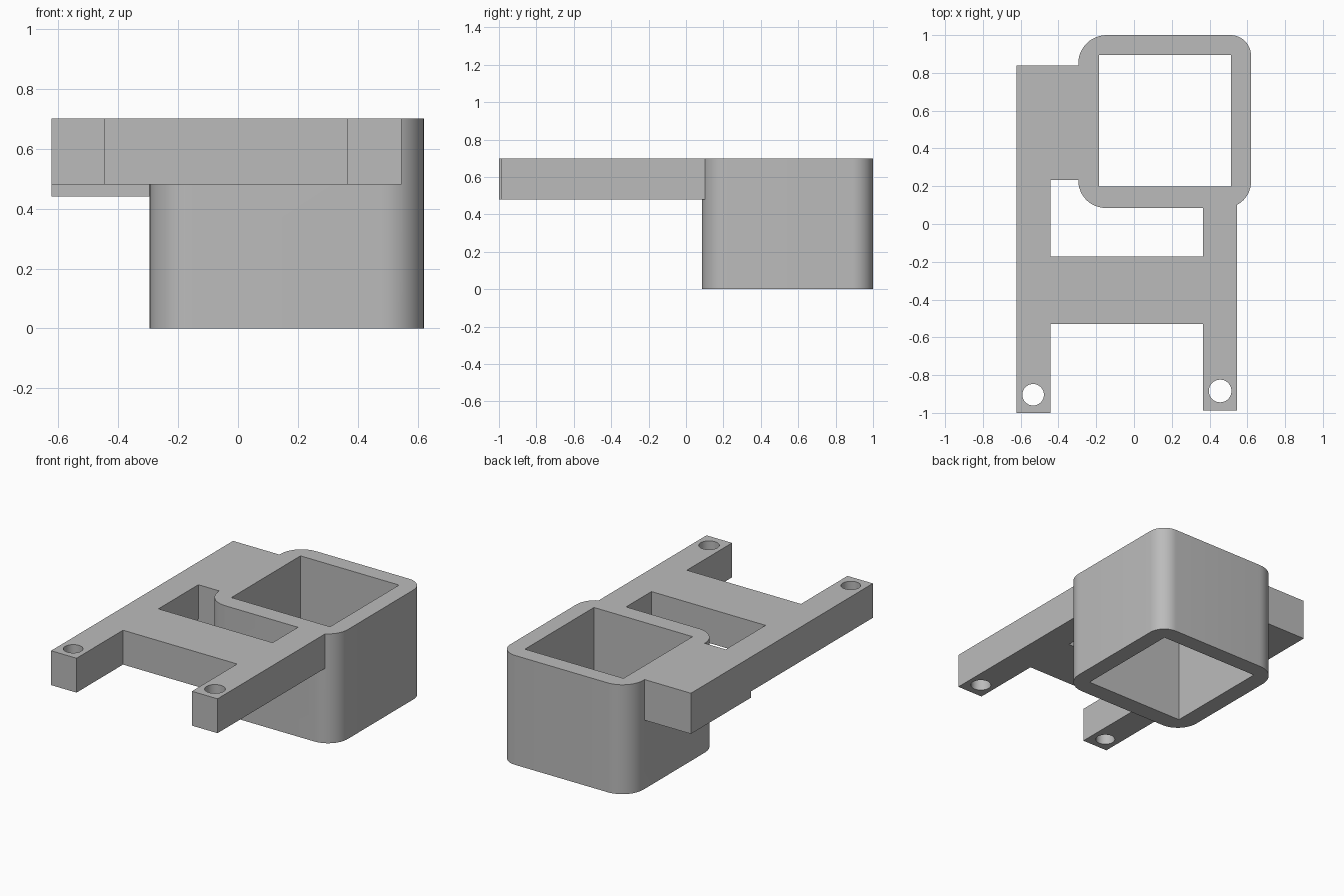
import bpy, bmesh
from math import cos, sin, pi

cube = bpy.data.objects.get("Cube")
if cube:
    bpy.data.objects.remove(cube, do_unlink=True)

grey = bpy.data.materials.new("plain grey")
grey.use_nodes = True
grey.diffuse_color = (0.5, 0.5, 0.5, 1)
grey.node_tree.nodes["Principled BSDF"].inputs["Base Color"].default_value = (0.5, 0.5, 0.5, 1)

TOP, UNDER, BLOCK_UNDER = 0.70, 0.48, 0.44


def prism(name, outline, z0, z1):
    """Extrude a counter-clockwise outline from z0 to z1."""
    bm = bmesh.new()
    base = bm.faces.new([bm.verts.new((x, y, z0)) for x, y in outline])
    ext = bmesh.ops.extrude_face_region(bm, geom=[base], use_keep_orig=True)
    new = [v for v in ext["geom"] if isinstance(v, bmesh.types.BMVert)]
    bmesh.ops.translate(bm, verts=new, vec=(0, 0, z1 - z0))
    bmesh.ops.recalc_face_normals(bm, faces=bm.faces)
    mesh = bpy.data.meshes.new(name)
    bm.to_mesh(mesh)
    bm.free()
    mesh.materials.append(grey)
    obj = bpy.data.objects.new(name, mesh)
    bpy.context.collection.objects.link(obj)
    return obj


def rect(x0, x1, y0, y1):
    return [(x0, y0), (x1, y0), (x1, y1), (x0, y1)]


def rounded(x0, x1, y0, y1, radii, steps=12):
    """Rectangle with one radius per corner, from front left counter-clockwise."""
    pts = []
    for i, ((x, y), r) in enumerate(zip(rect(x0, x1, y0, y1), radii)):
        cx = x + r if i in (0, 3) else x - r
        cy = y + r if i < 2 else y - r
        for k in range(steps + 1):
            a = pi + (i + k / steps) * pi / 2
            pts.append((cx + r * cos(a), cy + r * sin(a)))
    return pts


def circle(cx, cy, r, n=40):
    return [(cx + r * cos(2 * pi * k / n), cy + r * sin(2 * pi * k / n)) for k in range(n)]


def combine(target, tool, operation):
    tool.hide_render = True
    mod = target.modifiers.new(operation.lower(), "BOOLEAN")
    mod.operation, mod.solver, mod.object = operation, "EXACT", tool
    bpy.context.view_layer.objects.active = target
    bpy.ops.object.modifier_apply(modifier=mod.name)
    bpy.data.objects.remove(tool, do_unlink=True)


# Square sleeve with rounded outer corners
bracket = prism("sleeve_bracket",
                rounded(-0.295, 0.62, 0.085, 1.0, (0.145, 0.14, 0.11, 0.15)), 0, TOP)

# Rails, cross bar and the thicker side block
parts = [
    ("right_rail", rect(-0.623, -0.443, -1.0, 0.84), UNDER),
    ("left_rail", rect(0.365, 0.546, -0.987, 0.15), UNDER),
    ("cross_bar", rect(-0.5, 0.45, -0.53, -0.172), UNDER),
    ("side_block", rect(-0.623, -0.22, 0.232, 0.84), BLOCK_UNDER),
]
for name, outline, bottom in parts:
    combine(bracket, prism(name, outline, bottom, TOP), "UNION")

# Square opening through the sleeve and a screw hole in each rail
cuts = [rect(-0.185, 0.513, 0.198, 0.896),
        circle(-0.534, -0.904, 0.057), circle(0.456, -0.884, 0.06)]
for outline in cuts:
    combine(bracket, prism("cutter", outline, -0.1, TOP + 0.1), "DIFFERENCE")

# Merge coplanar faces and shade the round corners smoothly
bm = bmesh.new()
bm.from_mesh(bracket.data)
bmesh.ops.remove_doubles(bm, verts=bm.verts, dist=0.0001)
bmesh.ops.dissolve_limit(bm, angle_limit=0.01, verts=bm.verts, edges=bm.edges)
bm.to_mesh(bracket.data)
bm.free()
bpy.ops.object.select_all(action="DESELECT")
bracket.select_set(True)
bpy.context.view_layer.objects.active = bracket
bpy.ops.object.shade_smooth_by_angle()
